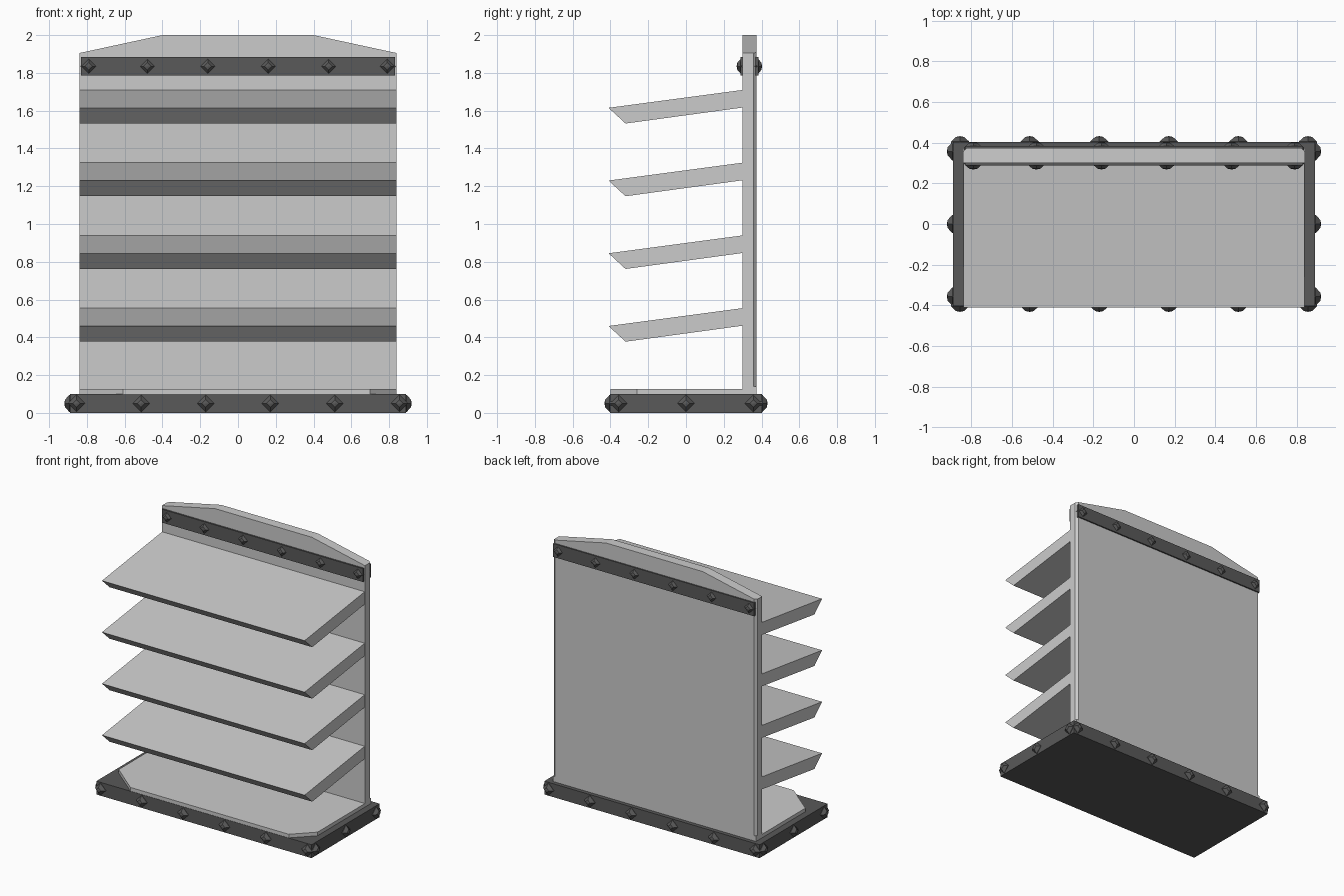
import bpy, bmesh, math
from mathutils import Matrix, Vector

if "Cube" in bpy.data.objects:
    bpy.data.objects.remove(bpy.data.objects["Cube"])

dark = bpy.data.materials.new("dark_metal")
dark.diffuse_color = (0.1, 0.1, 0.1, 1)
dark.use_nodes = True
dark.node_tree.nodes["Principled BSDF"].inputs["Base Color"].default_value = dark.diffuse_color


def finish(bm, name, mat=None):
    bmesh.ops.recalc_face_normals(bm, faces=bm.faces)
    me = bpy.data.meshes.new(name)
    bm.to_mesh(me)
    bm.free()
    ob = bpy.data.objects.new(name, me)
    bpy.context.collection.objects.link(ob)
    if mat:
        me.materials.append(mat)
    return ob


def extrude(name, pts, direction, mat=None):
    """Solid made by sweeping a closed 3D outline along a vector."""
    bm = bmesh.new()
    face = bm.faces.new([bm.verts.new(p) for p in pts])
    res = bmesh.ops.extrude_face_region(bm, geom=[face], use_keep_orig=True)
    moved = [v for v in res["geom"] if isinstance(v, bmesh.types.BMVert)]
    bmesh.ops.translate(bm, verts=moved, vec=direction)
    return finish(bm, name, mat)


def box(name, x0, x1, y0, y1, z0, z1, mat=None):
    pts = [(x0, y0, z0), (x1, y0, z0), (x1, y1, z0), (x0, y1, z0)]
    return extrude(name, pts, (0, 0, z1 - z0), mat)


def studs(name, places):
    """Faceted diamond studs; each place is (position, outward normal)."""
    bm = bmesh.new()
    for pos, normal in places:
        turn = Vector((0, 0, 1)).rotation_difference(Vector(normal)).to_matrix().to_4x4()
        m = Matrix.Translation(pos) @ turn
        rings = []
        for r, h in ((0.045, -0.01), (0.045, 0.003), (0.02, 0.026)):
            rings.append([bm.verts.new(m @ Vector((r * math.cos(a), r * math.sin(a), h)))
                          for a in (i * math.pi / 2 for i in range(4))])
        tip = bm.verts.new(m @ Vector((0, 0, 0.03)))
        bm.faces.new(rings[0])
        for i in range(4):
            j = (i + 1) % 4
            for lo, hi in zip(rings, rings[1:]):
                bm.faces.new((lo[i], lo[j], hi[j], hi[i]))
            bm.faces.new((rings[-1][i], rings[-1][j], tip))
    return finish(bm, name, dark)


# Base plinth and its studs on all four sides
box("base", -0.89, 0.89, -0.402, 0.402, 0, 0.10, dark)
places = []
for s in (-1, 1):
    for x in (-0.855, -0.513, -0.171, 0.171, 0.513, 0.855):
        places.append(((x, s * 0.402, 0.05), (0, s, 0)))
    for y in (-0.357, 0, 0.357):
        places.append(((s * 0.89, y, 0.05), (s, 0, 0)))
studs("base_studs", places)

# Worn floor plate with cut front corners
floor = [(-0.61, -0.40), (0.70, -0.40), (0.84, -0.26), (0.84, 0.31), (-0.84, 0.31), (-0.84, -0.21)]
extrude("floor_plate", [(x, y, 0.09) for x, y in floor], (0, 0, 0.037))

# Back panel with sloped top and softened rear edges
top = [(-0.84, 0.10), (0.84, 0.10), (0.84, 1.905), (0.40, 2.0), (-0.40, 2.0), (-0.84, 1.905)]
panel = extrude("back_panel", [(x, 0.30, z) for x, z in top], (0, 0.073, 0))
bm = bmesh.new()
bm.from_mesh(panel.data)
rear = [e for e in bm.edges if all(v.co.y > 0.35 and abs(v.co.x) > 0.8 for v in e.verts)
        and abs(e.verts[0].co.z - e.verts[1].co.z) > 1]
bmesh.ops.bevel(bm, geom=rear, offset=0.016, segments=1, affect='EDGES')
bm.to_mesh(panel.data)
bm.free()
box("panel_foot", -0.84, 0.84, 0.302, 0.373, 0.09, 0.14)

# Four tilted shelves
for i in range(4):
    dz = 0.385 * i
    prof = [(0.31, 0.556), (-0.41, 0.460), (-0.32, 0.377), (0.31, 0.463)]
    extrude(f"shelf_{i + 1}", [(-0.838, y, z + dz) for y, z in prof], (1.676, 0, 0))

# Header strips with studs, front and back
for s, name, y0, y1 in ((-1, "front", 0.288, 0.305), (1, "back", 0.368, 0.383)):
    box(f"header_strip_{name}", -0.832, 0.832, y0, y1, 1.785, 1.885, dark)
    y = y0 if s < 0 else y1
    studs(f"header_studs_{name}",
          [((x, y + s * -0.01, 1.835), (0, s, 0)) for x in (-0.79, -0.48, -0.16, 0.16, 0.48, 0.79)])
